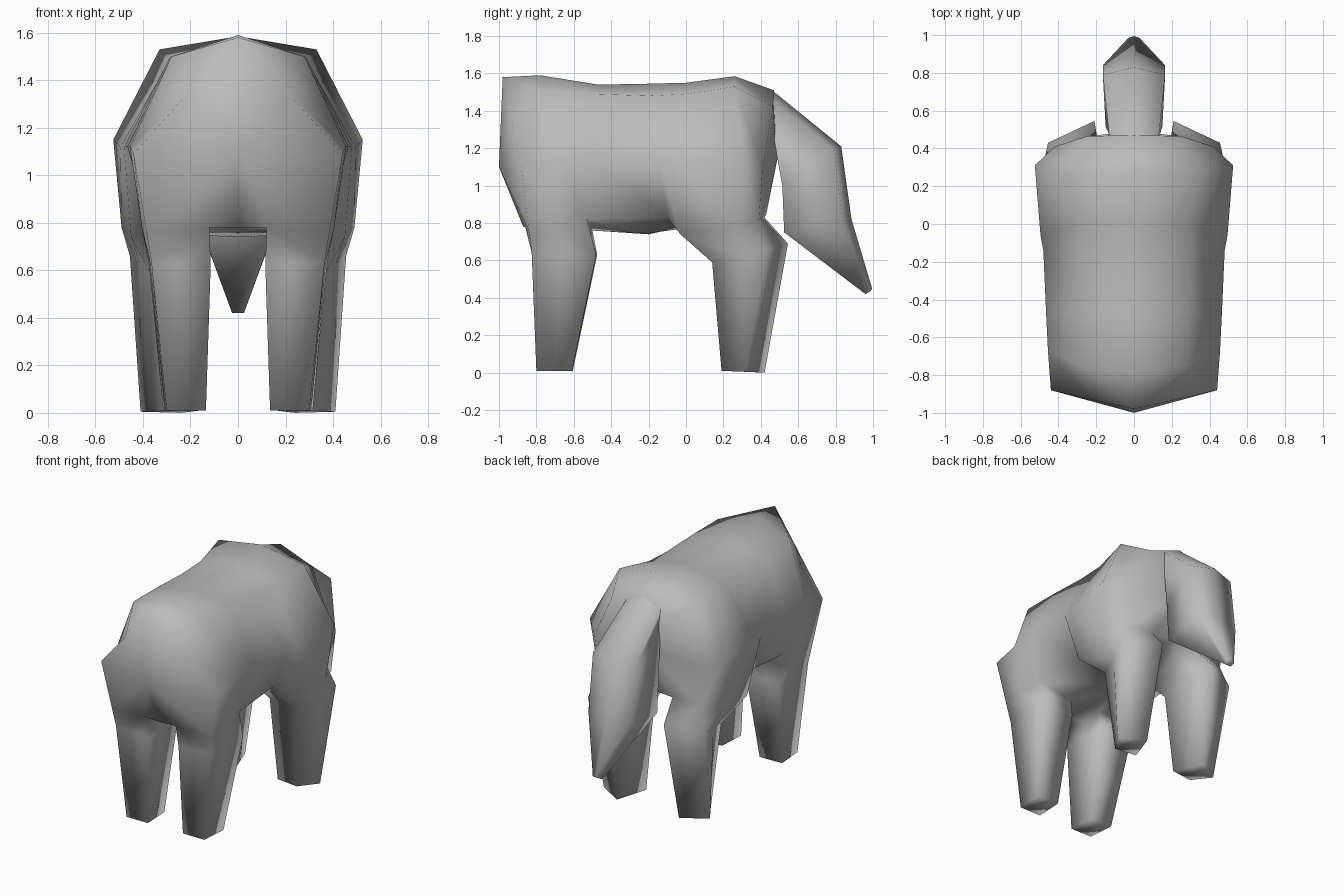
import bpy
import bmesh
from mathutils import Vector

cube = bpy.data.objects.get("Cube")
if cube:
    bpy.data.objects.remove(cube, do_unlink=True)

grey = bpy.data.materials.new("plain grey")
grey.use_nodes = True
grey.diffuse_color = (0.5, 0.5, 0.5, 1)
grey.node_tree.nodes["Principled BSDF"].inputs["Base Color"].default_value = (0.5, 0.5, 0.5, 1)


def bridge(bm, a, b, closed=False):
    """Join two vertex rows with quads."""
    n = len(a)
    for i in range(n if closed else n - 1):
        j = (i + 1) % n
        bm.faces.new((a[i], a[j], b[j], b[i]))


def row(bm, points):
    return [bm.verts.new(p) for p in points]


def finish(bm, name, mirrored=False):
    bmesh.ops.recalc_face_normals(bm, faces=bm.faces)
    mesh = bpy.data.meshes.new(name)
    bm.to_mesh(mesh)
    bm.free()
    mesh.materials.append(grey)
    for face in mesh.polygons:
        face.use_smooth = True
    obj = bpy.data.objects.new(name, mesh)
    bpy.context.scene.collection.objects.link(obj)
    if mirrored:
        mod = obj.modifiers.new("Mirror", "MIRROR")
        mod.merge_threshold = 0.001
    return obj


# Torso half: rows from spine, shoulder, flank, lower side, inner thigh to belly
chest = [(0, -.98, 1.58), (.22, -.93, 1.335), (.44, -.88, 1.09),
         (.385, -.84, .76), (.12, -.86, .78), (0, -.87, .78)]
withers = [(0, -.78, 1.59), (.28, -.75, 1.5), (.455, -.68, 1.12),
           (.405, -.68, .78), (.12, -.68, .76), (0, -.68, .76)]
back = [(0, -.47, 1.54), (.29, -.47, 1.49), (.465, -.48, 1.12),
        (.38, -.53, .82), (.12, -.5, .76), (0, -.5, .76)]
belly = [(0, -.2, 1.545), (.29, -.2, 1.48), (.48, -.14, 1.12),
         (.35, -.1, .83), (.12, -.2, .745), (0, -.2, .74)]
loin = [(0, 0, 1.55), (.29, 0, 1.49), (.495, -.06, 1.12),
        (.45, -.03, .74), (.12, -.02, .77), (0, -.02, .78)]
hip = [(0, .26, 1.585), (.33, .26, 1.53), (.525, .31, 1.15),
       (.49, .27, .78), (.12, .25, .79), (0, .25, .8)]
rump = [(0, .47, 1.51), (.25, .465, 1.42), (.42, .41, 1.1),
        (.4, .39, .82), (.19, .42, .83), (0, .43, .85)]

bm = bmesh.new()
rows = [row(bm, r) for r in (chest, withers, back, belly, loin, hip, rump)]
for a, b in zip(rows, rows[1:]):
    bridge(bm, a, b)

# Chest and rump ends fan out from a centre point
for end, centre in ((rows[0], (0, -1, 1.1)), (rows[-1], (0, .49, 1.15))):
    c = bm.verts.new(centre)
    for p, q in zip(end, end[1:]):
        bm.faces.new((p, q, c))


def leg_ring(corners):
    """Four corners plus a middle point on the outer and inner edges."""
    a, b, c, d = map(Vector, corners)
    return row(bm, [a, b, (b + c) / 2, c, d, (a + d) / 2])


def leg(first, knee, hoof):
    """Four-sided leg growing from the underside between three torso rows."""
    f, m, b = rows[first:first + 3]
    top = [f[4], f[3], m[3], b[3], b[4], m[4]]
    for p, q in ((f, m), (m, b)):
        patch = {p[3], p[4], q[3], q[4]}
        bm.faces.remove(next(x for x in bm.faces if set(x.verts) == patch))
    mid, low = leg_ring(knee), leg_ring(hoof)
    bridge(bm, top, mid, True)
    bridge(bm, mid, low, True)
    bm.faces.new(low)


# Legs by corner: inner front, outer front, outer back, inner back
leg(0, [(.115, -.82, .62), (.365, -.825, .64), (.375, -.48, .63), (.13, -.475, .63)],
    [(.135, -.8, .01), (.3, -.8, .01), (.315, -.61, .01), (.145, -.605, .01)])
leg(4, [(.14, .15, .59), (.37, .14, .59), (.455, .43, .66), (.21, .545, .69)],
    [(.16, .21, .01), (.32, .19, .01), (.41, .32, .005), (.24, .42, 0)])
finish(bm, "body_and_legs", True)

# Tail: five-sided loft with a ridge down the back
# each level: half width, ridge y z, rear corner y z, front corner x y z
levels = [(.13, .46, 1.51, .45, 1.46, .12, .45, 1.36),
          (.165, .83, 1.21, .79, 1.19, .15, .515, 1.0),
          (.165, .885, .82, .84, .8, .145, .525, .75),
          (.03, .995, .45, .985, .435, .025, .96, .42)]
bm = bmesh.new()
previous = None
for w, ry, rz, cy, cz, fx, fy, fz in levels:
    ring = row(bm, [(0, ry, rz), (w, cy, cz), (fx, fy, fz), (-fx, fy, fz), (-w, cy, cz)])
    if previous:
        bridge(bm, previous, ring, True)
    previous = ring
bm.faces.new(previous)
finish(bm, "tail")
